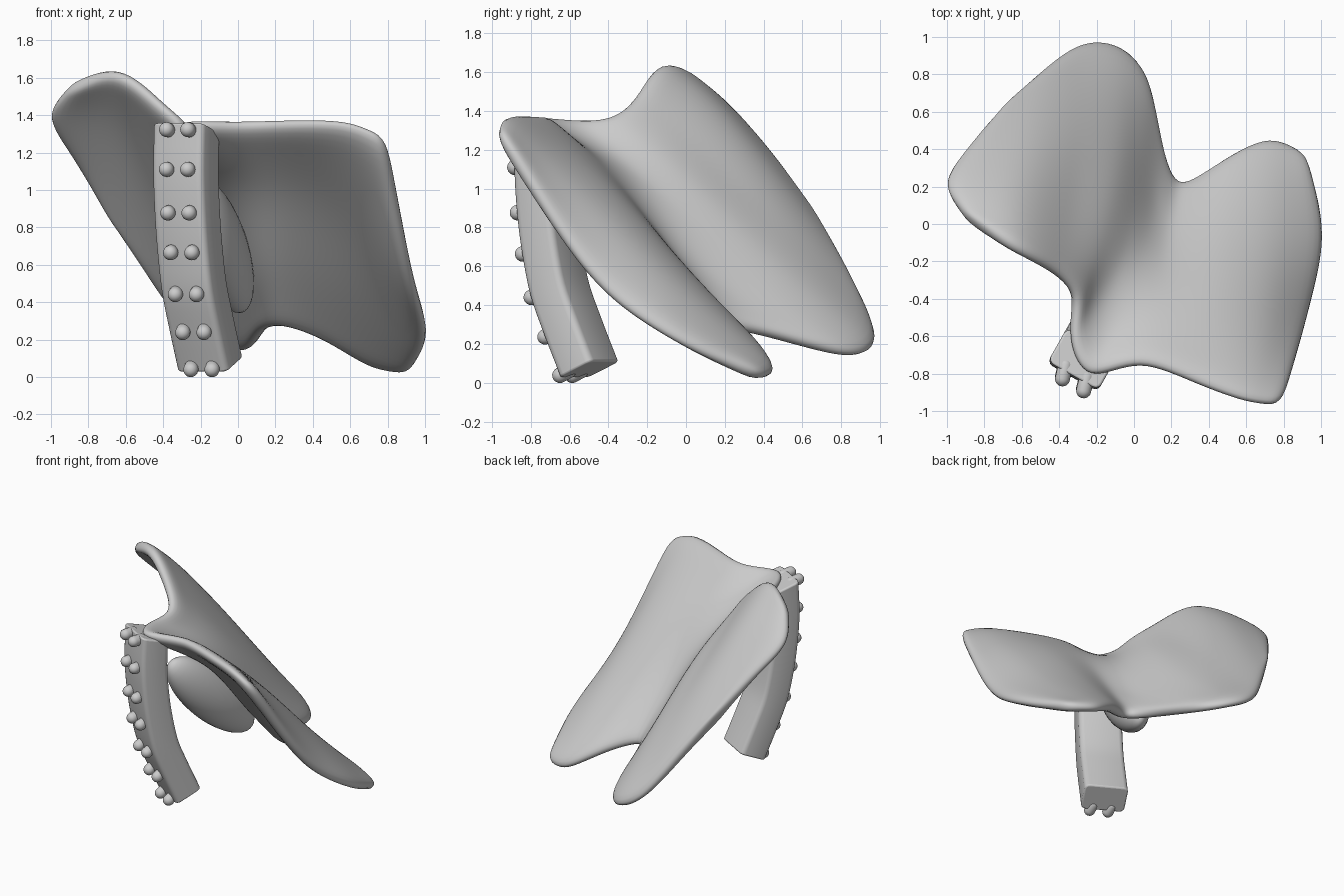
import bpy, bmesh, math
from mathutils import Vector, Matrix

if "Cube" in bpy.data.objects:
    bpy.data.objects.remove(bpy.data.objects["Cube"])

def make_object(name, bm):
    bmesh.ops.recalc_face_normals(bm, faces=bm.faces)
    me = bpy.data.meshes.new(name)
    bm.to_mesh(me)
    bm.free()
    ob = bpy.data.objects.new(name, me)
    bpy.context.collection.objects.link(ob)
    return ob

def smooth(ob, angle):
    bpy.ops.object.select_all(action='DESELECT')
    ob.select_set(True)
    bpy.context.view_layer.objects.active = ob
    bpy.ops.object.shade_smooth_by_angle(angle=math.radians(angle))

def spline(pts, n):
    """Catmull-Rom curve through pts, n steps per span."""
    p = [Vector(q) for q in pts]
    p = [2 * p[0] - p[1]] + p + [2 * p[-1] - p[-2]]
    out = []
    for i in range(1, len(p) - 2):
        a, b, c, d = p[i - 1:i + 3]
        for k in range(n):
            t = k / n
            out.append(0.5 * (2 * b + (c - a) * t + (2 * a - 5 * b + 4 * c - d) * t * t
                              + (3 * b - a - 3 * c + d) * t ** 3))
    return out + [p[-2]]

# Two-lobed shell: columns run from the front edge to the back edge
columns = [
    [(-.90, .03, 1.55), (-1.01, .22, 1.39), (-.88, .42, 1.17), (-.70, .62, .89)],
    [(-.65, -.14, 1.64), (-.64, .14, 1.41), (-.57, .45, 1.04), (-.50, .81, .58)],
    [(-.43, -.26, 1.47), (-.36, .10, 1.14), (-.30, .50, .76), (-.30, .96, .29)],
    [(-.31, -.40, 1.36), (-.18, .00, 1.03), (-.10, .45, .60), (-.10, .96, .17)],
    [(-.34, -.62, 1.35), (-.10, -.20, 1.01), (.00, .30, .54), (.06, .80, .14)],
    [(-.24, -.82, 1.36), (-.02, -.35, 1.05), (.08, .08, .55), (.13, .43, .24)],
    [(.03, -.74, 1.36), (.15, -.40, 1.03), (.20, -.10, .64), (.24, .20, .28)],
    [(.35, -.86, 1.37), (.42, -.42, .99), (.45, .00, .54), (.48, .34, .19)],
    [(.60, -.95, 1.36), (.70, -.45, .84), (.73, .00, .43), (.72, .46, .05)],
    [(.79, -.97, 1.28), (.92, -.50, .55), (1.01, -.06, .22), (.92, .37, .03)],
]
lines = [spline(c, 3) for c in columns]
rows = [spline([l[j] for l in lines], 2) for j in range(len(lines[0]))]
bm = bmesh.new()
grid = [[bm.verts.new(p) for p in r] for r in rows]
for r0, r1 in zip(grid, grid[1:]):
    for i in range(len(r0) - 1):
        bm.faces.new((r0[i], r0[i + 1], r1[i + 1], r1[i]))
shell = make_object("two_lobed_shell", bm)
sol = shell.modifiers.new("thickness", 'SOLIDIFY')
sol.thickness, sol.offset = 0.085, 0
sub = shell.modifiers.new("rounding", 'SUBSURF')
sub.levels = sub.render_levels = 2
for p in shell.data.polygons:
    p.use_smooth = True

# Thick keel under the valley between the lobes
bm = bmesh.new()
bmesh.ops.create_uvsphere(bm, u_segments=32, v_segments=20, radius=1,
                          matrix=Matrix.Diagonal((.13, .18, .48, 1)))
keel = make_object("underside_keel", bm)
keel.rotation_euler = Vector((.22, .60, -.62)).to_track_quat('Z', 'Y').to_euler()
keel.location = (-.09, -.21, .70)
smooth(keel, 60)

# Curved bar: rounded rectangle swept down a bent path
inward = Vector((.49, .87, 0)).normalized()
across = Vector((inward.y, -inward.x, 0))
top = Vector((-.33, -.82, 0))
profile = [(.01, 1.36), (0, 1.11), (.015, .88), (.045, .67), (.095, .45), (.175, .25), (.275, .025)]
path = spline([top + inward * s + Vector((0, 0, z)) for s, z in profile], 4)

def frame_normal(i):
    t = (path[min(i + 1, len(path) - 1)] - path[max(i - 1, 0)]).normalized()
    n = across.cross(t).normalized()
    return n if n.dot(inward) > 0 else -n

W, D, R = .155, .21, .035
section = []
for cx, cy, a0 in ((W - R, D - R, 0), (R - W, D - R, 90), (R - W, R, 180), (W - R, R, 270)):
    for k in range(4):
        a = math.radians(a0 + 30 * k)
        section.append((cx + R * math.cos(a), cy + R * math.sin(a)))
bm = bmesh.new()
rings = []
for i, p in enumerate(path):
    n = frame_normal(i)
    rings.append([bm.verts.new(p + across * u + n * v) for u, v in section])
for v, (_, depth) in zip(rings[0], section):  # top slopes under the shell
    v.co.z -= .25 * depth
for r0, r1 in zip(rings, rings[1:]):
    for i in range(len(r0)):
        j = (i + 1) % len(r0)
        bm.faces.new((r0[i], r0[j], r1[j], r1[i]))
bm.faces.new(rings[0])
bm.faces.new(rings[-1])
bar = make_object("curved_bar", bm)
bev = bar.modifiers.new("end_rounding", 'BEVEL')
bev.width, bev.segments, bev.angle_limit = .015, 3, math.radians(60)
smooth(bar, 40)

# Round-tipped studs in pairs down the front of the bar
def stud(name, base, axis, length, radius=.04):
    bm = bmesh.new()
    bmesh.ops.create_uvsphere(bm, u_segments=20, v_segments=12, radius=radius)
    for v in bm.verts:
        v.co.z += length if v.co.z > -1e-4 else -.02
    ob = make_object(name, bm)
    ob.matrix_world = axis.to_track_quat('Z', 'Y').to_matrix().to_4x4()
    ob.location = base
    smooth(ob, 50)

for row in range(7):
    i = row * 4
    axis = (-frame_normal(i) + Vector((.3, 0, 0))).normalized()
    base = path[i].copy() + Vector((.01, 0, 0))
    if row == 0:
        base.z -= .04
    if row == 6:
        base += (path[-2] - path[-1]).normalized() * .03
    for side in (-1, 1):
        stud(f"stud_{row}_{'left' if side < 0 else 'right'}", base + across * .065 * side, axis,
             .05 if row == 0 else .03)
